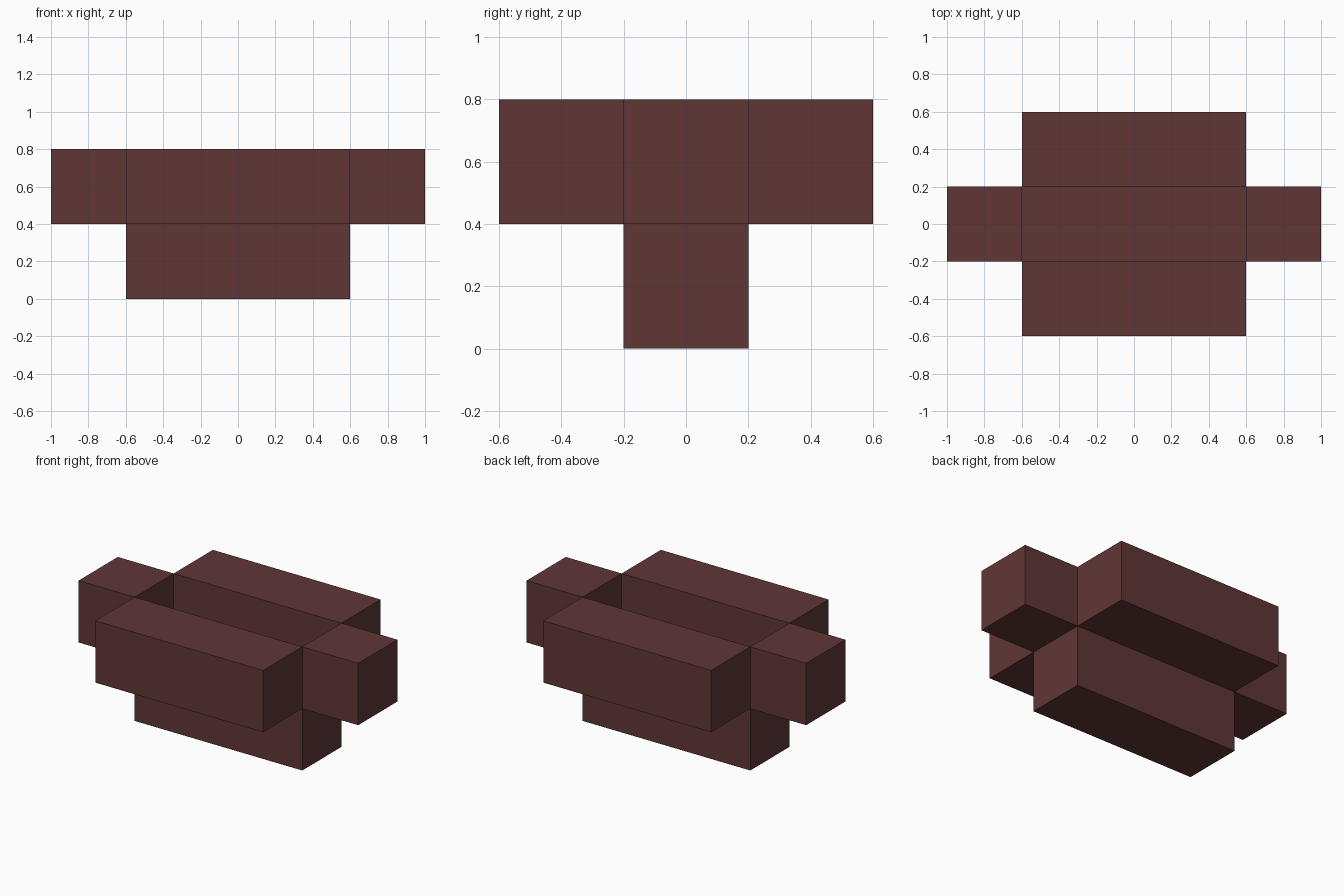
import bpy
import bmesh
from mathutils import Vector

default = bpy.data.objects.get("Cube")
if default:
    bpy.data.objects.remove(default, do_unlink=True)

UNIT = 0.4          # thickness of every block
LENGTH = 3 * UNIT   # length of the long blocks

# Single dark red-brown colour
color = (0.115, 0.037, 0.036, 1.0)
brown = bpy.data.materials.new("dark_red_brown")
brown.use_nodes = True
brown.diffuse_color = color
bsdf = next(n for n in brown.node_tree.nodes if n.type == 'BSDF_PRINCIPLED')
bsdf.inputs["Base Color"].default_value = color
bsdf.inputs["Roughness"].default_value = 0.9


def block(name, length, center):
    """Flat-shaded block of square section, running along x."""
    bm = bmesh.new()
    bmesh.ops.create_cube(bm, size=1.0)
    bmesh.ops.scale(bm, vec=Vector((length, UNIT, UNIT)), verts=bm.verts)
    mesh = bpy.data.meshes.new(name)
    bm.to_mesh(mesh)
    bm.free()
    mesh.materials.append(brown)
    obj = bpy.data.objects.new(name, mesh)
    obj.location = center
    bpy.context.collection.objects.link(obj)
    return obj


low, high = UNIT / 2, UNIT * 1.5

# Floor of the trough
block("trough_floor", LENGTH, (0, 0, low))

# Long side walls, front and back
for name, side in (("front_wall", -1), ("back_wall", 1)):
    block(name, LENGTH, (0, side * UNIT, high))

# Short end blocks closing the open channel
for name, side in (("right_end", -1), ("left_end", 1)):
    block(name, UNIT, (side * (LENGTH + UNIT) / 2, 0, high))
